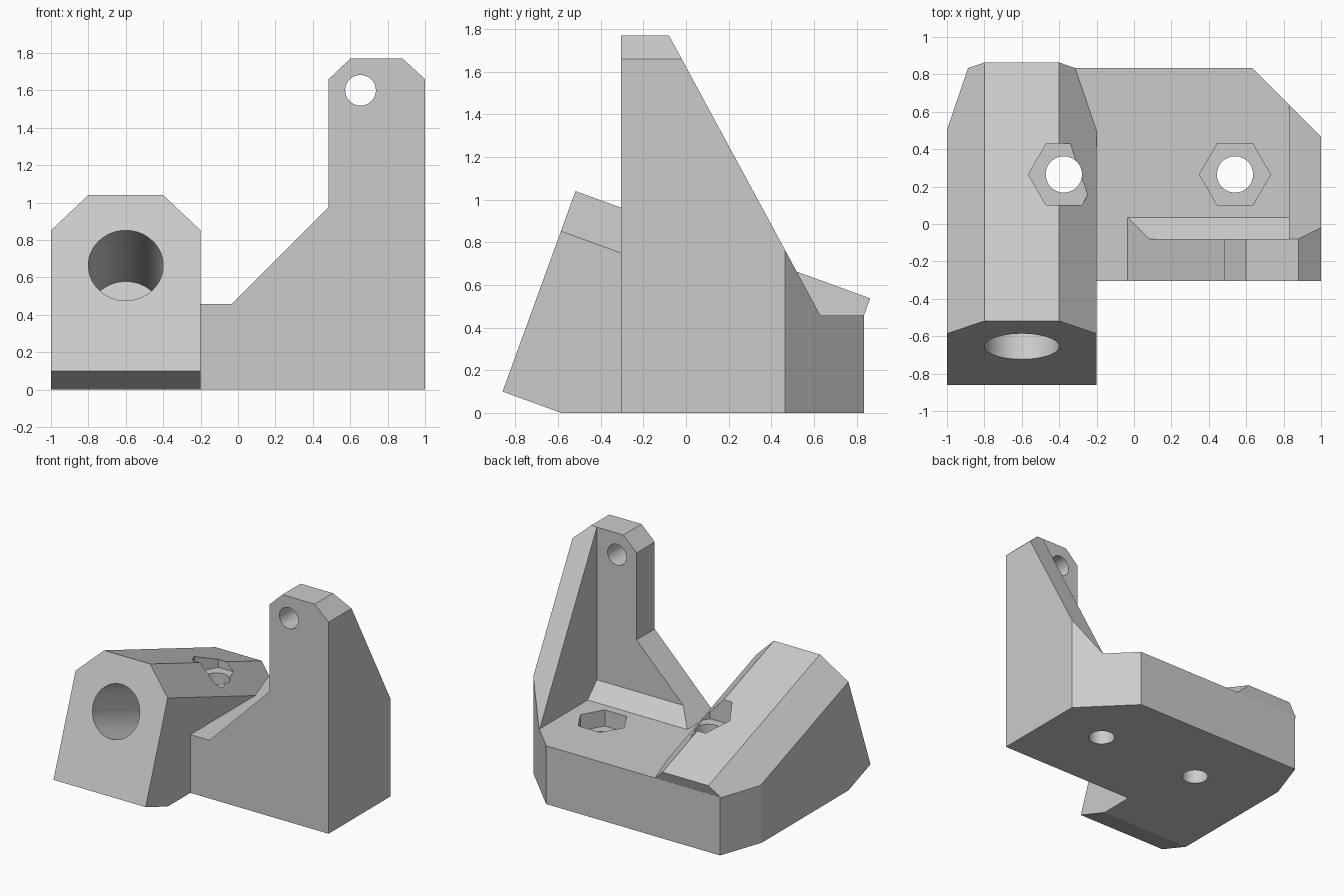
import bpy, bmesh, math
from mathutils import Matrix, Vector

old = bpy.data.objects.get("Cube")
if old:
    bpy.data.objects.remove(old, do_unlink=True)

grey = bpy.data.materials.new("light_grey")
grey.use_nodes = True
grey.diffuse_color = (0.6, 0.6, 0.6, 1)
grey.node_tree.nodes["Principled BSDF"].inputs["Base Color"].default_value = (0.6, 0.6, 0.6, 1)

AXES = {"x": lambda a, b, d: (d, a, b),
        "y": lambda a, b, d: (a, d, b),
        "z": lambda a, b, d: (a, b, d)}


def prism(name, points, axis, start, end, matrix=None, clips=()):
    """Extrude a 2D outline along an axis, then clip by (point, outward normal) planes."""
    bm = bmesh.new()
    place = AXES[axis]
    face = bm.faces.new([bm.verts.new(place(a, b, start)) for a, b in points])
    ext = bmesh.ops.extrude_face_region(bm, geom=[face])
    verts = [v for v in ext["geom"] if isinstance(v, bmesh.types.BMVert)]
    bmesh.ops.translate(bm, verts=verts, vec=Vector(place(0, 0, end - start)))
    if matrix:
        bm.transform(matrix)
    for co, normal in clips:
        cut = bmesh.ops.bisect_plane(bm, geom=bm.verts[:] + bm.edges[:] + bm.faces[:],
                                     plane_co=co, plane_no=normal, clear_outer=True)
        edges = [e for e in cut["geom_cut"] if isinstance(e, bmesh.types.BMEdge)]
        bmesh.ops.contextual_create(bm, geom=edges)
    bmesh.ops.recalc_face_normals(bm, faces=bm.faces)
    mesh = bpy.data.meshes.new(name)
    bm.to_mesh(mesh)
    bm.free()
    mesh.materials.append(grey)
    obj = bpy.data.objects.new(name, mesh)
    bpy.context.collection.objects.link(obj)
    return obj


def ring(cx, cy, radius, sides):
    return [(cx + radius * math.cos(math.tau * i / sides),
             cy + radius * math.sin(math.tau * i / sides)) for i in range(sides)]


def combine(target, tool, operation):
    """Apply an exact boolean and discard the tool."""
    mod = target.modifiers.new("combine", "BOOLEAN")
    mod.operation, mod.solver, mod.object = operation, "EXACT", tool
    graph = bpy.context.evaluated_depsgraph_get()
    mesh = bpy.data.meshes.new_from_object(target.evaluated_get(graph))
    target.modifiers.clear()
    target.data = mesh
    bpy.data.objects.remove(tool, do_unlink=True)


BASE_TOP = 0.457
FRONT, PLATE_BACK = -0.305, -0.08
corner = ((1, 0.465, 0), (1, 1, 0))

# Base slab
body = prism("bracket_body", [(-1, FRONT), (1, FRONT), (1, 0.465), (0.63, 0.835),
                              (-0.88, 0.835), (-1, 0.49)], "z", 0, BASE_TOP)

# Tilted socket block: full height at the front, upper part only at the back
tilt = Matrix.Translation((0, -0.86, 0.1)) @ Matrix.Rotation(math.radians(-20), 4, "X")
block = [(-1, 0), (-0.2, 0), (-0.2, 0.8), (-0.4, 1), (-0.8, 1), (-1, 0.8)]
socket_front = prism("socket_front", block, "y", 0, 1.47, tilt,
                     [((0, 0, 0), (0, 0, -1)), ((0, 0.4, 0), (0, 1, 0))])
socket_top = prism("socket_top", block, "y", 0, 1.47, tilt,
                   [((0, 0, BASE_TOP - 0.002), (0, 0, -1))])

# Upright plate and the bevelled strip along its foot
outline = [(-0.2, 0), (1, 0), (1, 1.66), (0.88, 1.77), (0.6, 1.77),
           (0.485, 1.66), (0.485, 0.977), (-0.035, BASE_TOP), (-0.2, BASE_TOP)]
plate = prism("upright_plate", outline, "y", FRONT, PLATE_BACK)
strip = prism("foot_strip", [(-0.035, BASE_TOP), (0.08, 0.572), (0.9, 0.572),
                             (0.9, 0.3), (-0.035, 0.3)], "y", -0.2, 0.035,
              clips=[((0, PLATE_BACK, 0.572), (0, 1, 1))])

# Side gusset, trimmed by the base corner and the plate's top bevel
gusset = prism("side_gusset", [(-0.2, 0.2), (-0.2, 1.77), (PLATE_BACK, 1.77),
                               (0.63, BASE_TOP), (0.63, 0.2)], "x", 0.83, 1,
               clips=[corner, ((1, 0, 1.66), (0.11, 0, 0.12))])

for part in (socket_front, socket_top, plate, strip, gusset):
    combine(body, part, "UNION")

# Socket bore, pivot hole, screw holes and hexagonal nut pockets
cutters = [prism("socket_bore", ring(-0.6, 0.6, 0.2, 64), "y", -0.2, 0.8, tilt),
           prism("pivot_hole", ring(0.655, 1.6, 0.082, 48), "y", -0.6, 0.2)]
for x, floor in ((-0.375, 0.632), (0.54, 0.33)):
    cutters.append(prism("screw_hole", ring(x, 0.265, 0.097, 48), "z", -0.2, 1.2))
    cutters.append(prism("nut_pocket", ring(x, 0.265, 0.19, 6), "z", floor, 1.3))
for cutter in cutters:
    combine(body, cutter, "DIFFERENCE")

bpy.ops.object.select_all(action="DESELECT")
body.select_set(True)
bpy.context.view_layer.objects.active = body
bpy.ops.object.shade_smooth_by_angle(angle=math.radians(15))
